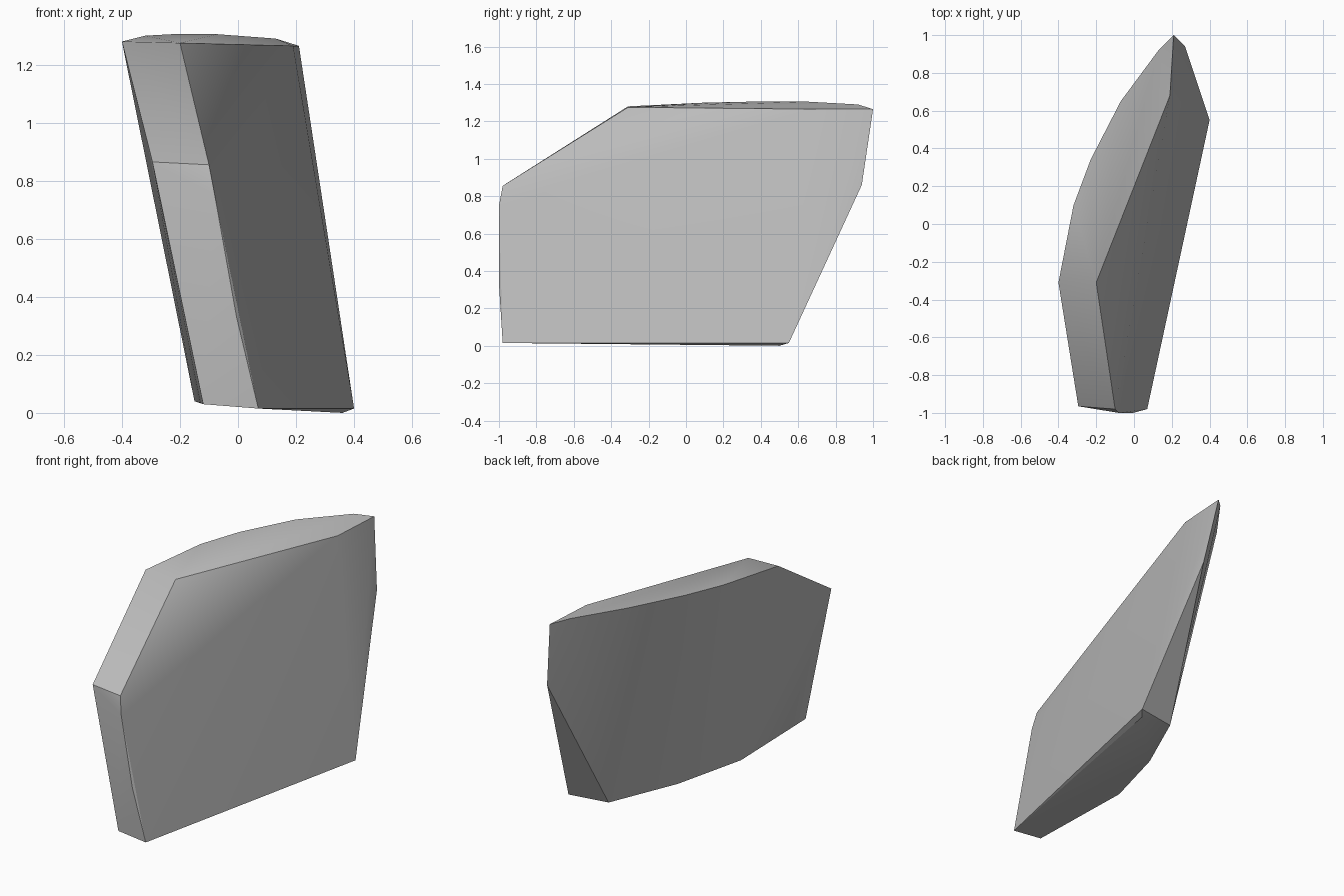
import bpy, bmesh, math

cube = bpy.data.objects.get("Cube")
if cube:
    bpy.data.objects.remove(cube, do_unlink=True)

# Stone colour
stone = bpy.data.materials.new("stone_grey")
stone.use_nodes = True
colour = (0.5, 0.5, 0.5, 1)
stone.diffuse_color = colour
stone.node_tree.nodes["Principled BSDF"].inputs["Base Color"].default_value = colour

# Corners of the broad flat side, from the low front around to the low back
broad_side = [(.07, -.98, .015), (-.005, -1, .33), (-.08, -1, .75), (-.1, -.98, .855),
              (-.2, -.31, 1.275), (.19, .68, 1.265), (.21, 1, 1.265),
              (.27, .94, .86), (.4, .55, .015)]
# Upper rim of the rounded side, from front to back
upper_rim = [(-.295, -.965, .865), (-.4, -.31, 1.28), (-.32, .1, 1.3),
             (-.23, .34, 1.305), (-.07, .65, 1.305), (.13, .92, 1.29)]
# Lower rim of the rounded side, from front to back
lower_rim = [(-.12, -.97, .03), (-.13, -.79, .035), (-.15, -.31, .04),
             (-.025, .11, .025), (.16, .51, .015), (.36, .5, 0)]

# Faceted slab wrapped tightly around the three outlines
bm = bmesh.new()
for corner in broad_side + upper_rim + lower_rim:
    bm.verts.new(corner)
hull = bmesh.ops.convex_hull(bm, input=bm.verts[:])
spare = {v for v in hull["geom_interior"] + hull["geom_unused"]
         if isinstance(v, bmesh.types.BMVert)}
bmesh.ops.delete(bm, geom=list(spare), context="VERTS")
bmesh.ops.recalc_face_normals(bm, faces=bm.faces[:])

mesh = bpy.data.meshes.new("stone_slab")
bm.to_mesh(mesh)
bm.free()
mesh.materials.append(stone)
slab = bpy.data.objects.new("stone_slab", mesh)
bpy.context.collection.objects.link(slab)

# Soft facets with crisp main edges
bpy.ops.object.select_all(action="DESELECT")
slab.select_set(True)
bpy.context.view_layer.objects.active = slab
bpy.ops.object.shade_smooth_by_angle(angle=math.radians(30))
